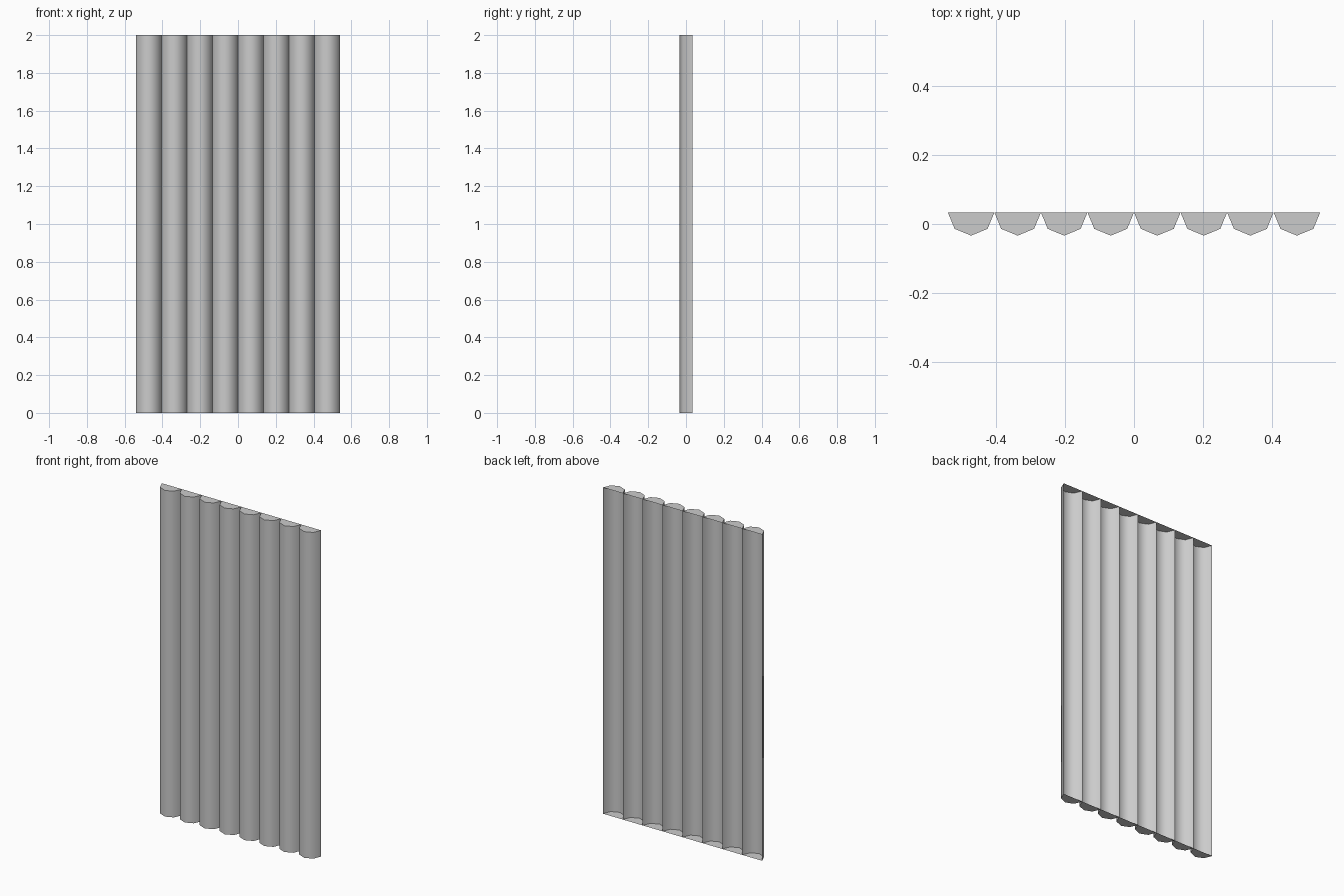
import bpy, bmesh, math

if "Cube" in bpy.data.objects:
    bpy.data.objects.remove(bpy.data.objects["Cube"])

COUNT, HEIGHT, WIDTH = 8, 2.0, 1.08
R = WIDTH / COUNT / 2
SIDES = 4  # half octagon


def half_log(name, cx):
    """Half-octagon log, capped at both ends, open at the back."""
    bm = bmesh.new()
    rings = []
    for z in (0, HEIGHT):
        ring = []
        for i in range(SIDES + 1):
            a = math.pi + math.pi * i / SIDES
            ring.append(bm.verts.new((cx + R * math.cos(a), R / 2 + R * math.sin(a), z)))
        rings.append(ring)
    low, high = rings
    # Rounded front, smooth
    for i in range(SIDES):
        bm.faces.new((low[i], low[i + 1], high[i + 1], high[i])).smooth = True
    # End caps
    bm.faces.new(low[::-1])
    bm.faces.new(high)
    mesh = bpy.data.meshes.new(name)
    bm.to_mesh(mesh)
    bm.free()
    obj = bpy.data.objects.new(name, mesh)
    bpy.context.collection.objects.link(obj)
    return obj


# Row of touching logs forming the wall panel
for n in range(COUNT):
    log = half_log(f"half_log_{n + 1}", -WIDTH / 2 + R * (2 * n + 1))
    log.select_set(True)
    bpy.context.view_layer.objects.active = log
bpy.ops.object.shade_smooth_by_angle(angle=math.radians(60))
